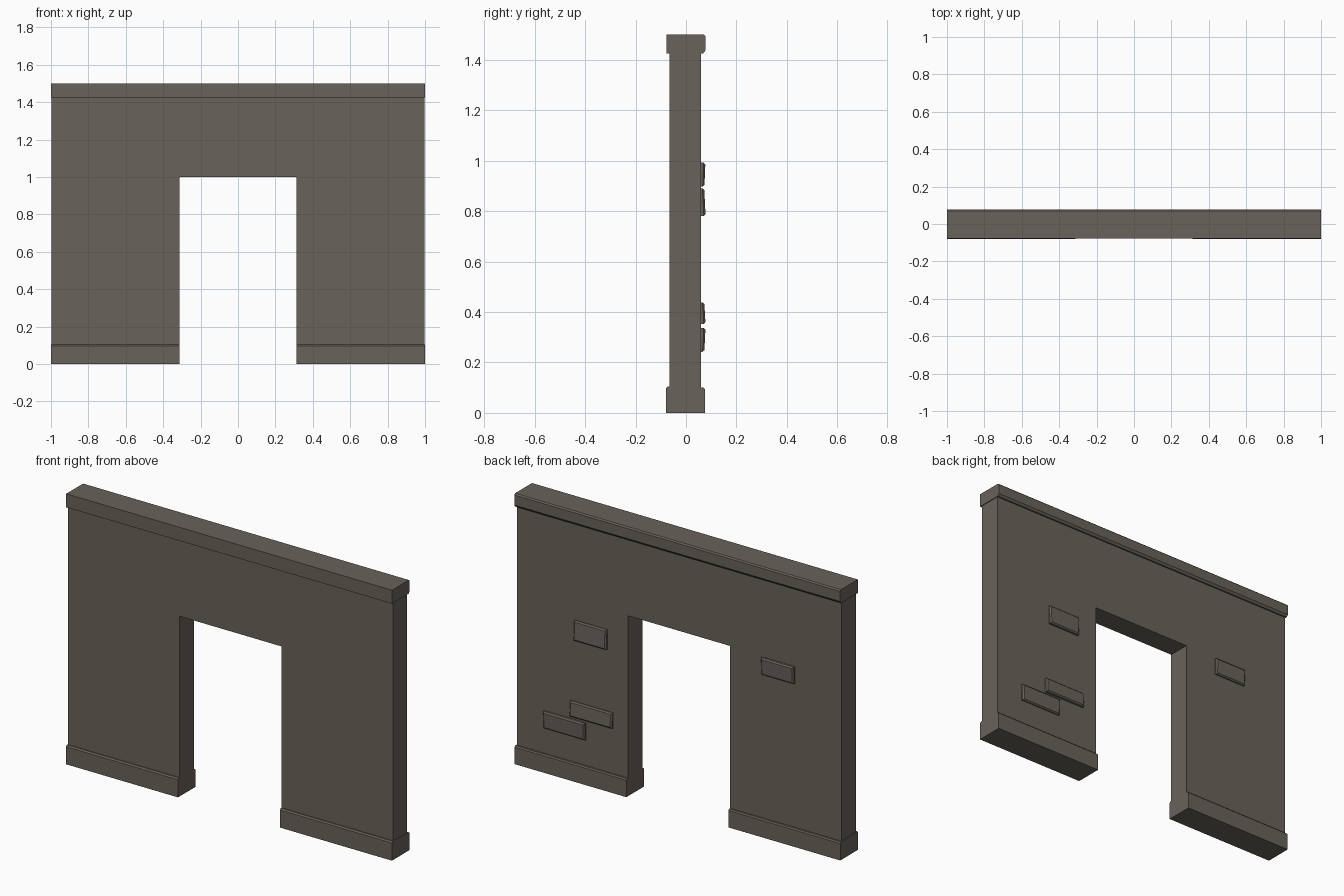
import bpy
import bmesh
from mathutils import Matrix, Vector

cube = bpy.data.objects.get("Cube")
if cube:
    bpy.data.objects.remove(cube, do_unlink=True)

# One stone colour for the whole wall
stone = bpy.data.materials.new("warm grey stone")
stone.use_nodes = True
colour = (0.140, 0.123, 0.102, 1)
stone.diffuse_color = colour
stone.node_tree.nodes["Principled BSDF"].inputs["Base Color"].default_value = colour


def prism(name, outline, direction):
    """Extrude a planar outline along a direction into a closed solid."""
    bm = bmesh.new()
    face = bm.faces.new([bm.verts.new(p) for p in outline])
    result = bmesh.ops.extrude_face_region(bm, geom=[face])
    moved = [v for v in result["geom"] if isinstance(v, bmesh.types.BMVert)]
    bmesh.ops.translate(bm, verts=moved, vec=Vector(direction))
    bmesh.ops.recalc_face_normals(bm, faces=bm.faces)
    mesh = bpy.data.meshes.new(name)
    bm.to_mesh(mesh)
    bm.free()
    mesh.materials.append(stone)
    obj = bpy.data.objects.new(name, mesh)
    bpy.context.collection.objects.link(obj)
    return obj


def moulding(name, x0, x1, profile):
    return prism(name, [(x0, y, z) for y, z in profile], (x1 - x0, 0, 0))


# Wall slab with the doorway as part of its outline
half, door, door_top = 0.996, 0.313, 1.0
outline = [(-half, 0.02), (-door, 0.02), (-door, door_top), (door, door_top),
           (door, 0.02), (half, 0.02), (half, 1.48), (-half, 1.48)]
prism("wall", [(x, -0.066, z) for x, z in outline], (0, 0.126, 0))

# Top coping, with chamfered back edges
moulding("coping", -1, 1, [
    (-0.078, 1.5), (-0.078, 1.425), (0.068, 1.425),
    (0.077, 1.437), (0.077, 1.493), (0.07, 1.5)])

# Plinths either side of the doorway
plinth = [(-0.079, 0), (0.076, 0), (0.076, 0.094), (0.07, 0.1),
          (-0.072, 0.105), (-0.079, 0.098)]
moulding("right_plinth", -1, -door, plinth)
moulding("left_plinth", door, 1, plinth)


def brick(name, x, z, width, height, tilt):
    """Raised, bevelled brick, tilted slightly out of the back face."""
    bm = bmesh.new()
    bmesh.ops.create_cube(bm, size=1)
    bmesh.ops.scale(bm, verts=bm.verts, vec=(width, 0.03, height))
    # Chamfer only the edges of the outward face
    rim = [e for e in bm.edges if all(v.co.y > 0 for v in e.verts)]
    bmesh.ops.bevel(bm, geom=rim, offset=0.007, segments=1, affect="EDGES")
    bmesh.ops.rotate(bm, verts=bm.verts, matrix=Matrix.Rotation(tilt, 3, "X"))
    bmesh.ops.translate(bm, verts=bm.verts, vec=(x, 0.06, z))
    mesh = bpy.data.meshes.new(name)
    bm.to_mesh(mesh)
    bm.free()
    mesh.materials.append(stone)
    bpy.context.collection.objects.link(bpy.data.objects.new(name, mesh))


# Bricks showing through the back
brick("upper_left_brick", 0.54, 0.835, 0.20, 0.11, 0.05)
brick("upper_right_brick", -0.61, 0.945, 0.20, 0.095, -0.04)
brick("lower_inner_brick", 0.535, 0.395, 0.26, 0.085, 0.06)
brick("lower_outer_brick", 0.70, 0.29, 0.255, 0.095, -0.05)
